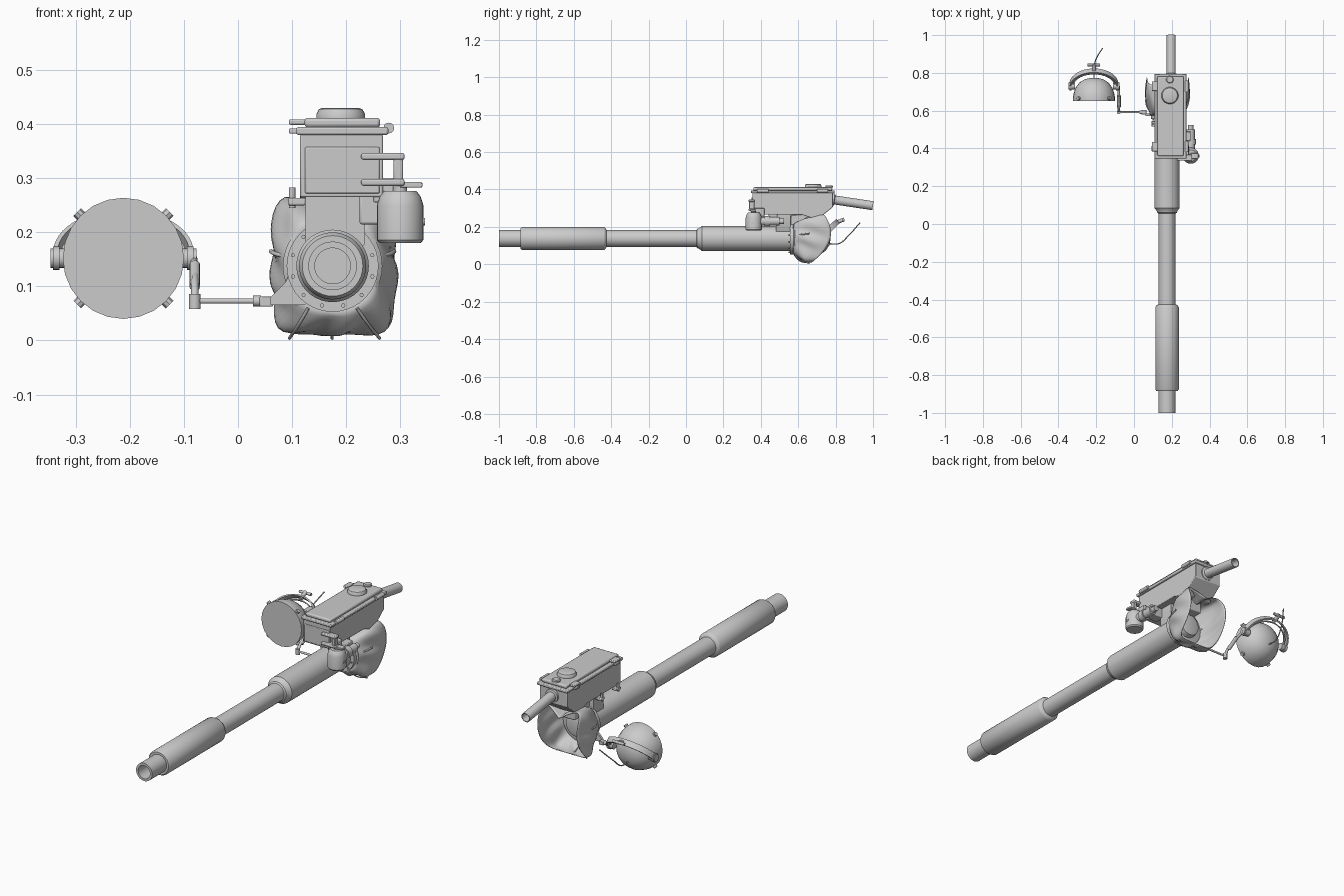
import bpy, bmesh, math
from mathutils import Vector, Matrix

GREY = bpy.data.materials.new("plain grey")
GREY.diffuse_color = (0.6, 0.6, 0.6, 1)
GX, GZ = 0.175, 0.138          # gun axis
LX, LZ = -0.212, 0.152         # searchlight axis


def finish(name, bm, angle=35, bevel=0):
    bmesh.ops.recalc_face_normals(bm, faces=bm.faces)
    me = bpy.data.meshes.new(name)
    bm.to_mesh(me)
    bm.free()
    for p in me.polygons:
        p.use_smooth = True
    me.set_sharp_from_angle(angle=math.radians(angle))
    me.materials.append(GREY)
    ob = bpy.data.objects.new(name, me)
    bpy.context.collection.objects.link(ob)
    if bevel:
        m = ob.modifiers.new("bevel", 'BEVEL')
        m.width, m.segments, m.limit_method = bevel, 2, 'ANGLE'
    return ob


def box(name, x0, x1, y0, y1, z0, z1, bevel=0):
    bm = bmesh.new()
    size = Matrix.Diagonal((x1 - x0, y1 - y0, z1 - z0, 1))
    mid = Matrix.Translation(((x0 + x1) / 2, (y0 + y1) / 2, (z0 + z1) / 2))
    bmesh.ops.create_cube(bm, size=1, matrix=mid @ size)
    return finish(name, bm, bevel=bevel)


def lathe(name, origin, axis, profile, n=32):
    """Revolve (radius, distance) pairs around an axis."""
    bm = bmesh.new()
    q = Vector(axis).to_track_quat('Z', 'Y')
    rings = []
    for r, h in profile:
        count = n if r > 0 else 1
        rings.append([bm.verts.new(Vector(origin) + q @ Vector((
            r * math.cos(math.tau * i / n), r * math.sin(math.tau * i / n), h)))
            for i in range(count)])
    for a, b in zip(rings, rings[1:]):
        for i in range(n):
            j = (i + 1) % n
            vs = [a[i % len(a)], a[j % len(a)], b[j % len(b)], b[i % len(b)]]
            bm.faces.new(list(dict.fromkeys(vs)))
    return finish(name, bm)


def rod(name, p, q, r, n=12):
    d = Vector(q) - Vector(p)
    return lathe(name, p, d, [(0, 0), (r, 0), (r, d.length), (0, d.length)], n)


def prism(name, pts, axis, lo, hi, bevel=0):
    """Extrude an outline along x (points are y,z) or y (points are x,z)."""
    bm = bmesh.new()
    ends = [[bm.verts.new((t, a, b) if axis == 'x' else (a, t, b)) for a, b in pts] for t in (lo, hi)]
    bm.faces.new(ends[0])
    bm.faces.new(ends[1])
    for i in range(len(pts)):
        j = (i + 1) % len(pts)
        bm.faces.new((ends[0][i], ends[0][j], ends[1][j], ends[1][i]))
    return finish(name, bm, bevel=bevel)


def wire(name, pts, r):
    cu = bpy.data.curves.new(name, 'CURVE')
    cu.dimensions, cu.bevel_depth, cu.bevel_resolution, cu.use_fill_caps = '3D', r, 2, True
    sp = cu.splines.new('BEZIER')
    sp.bezier_points.add(len(pts) - 1)
    for b, p in zip(sp.bezier_points, pts):
        b.co = p
        b.handle_left_type = b.handle_right_type = 'AUTO'
    sp.resolution_u = 6
    cu.materials.append(GREY)
    ob = bpy.data.objects.new(name, cu)
    bpy.context.collection.objects.link(ob)


# Barrel with hollow muzzle and two sleeves
lathe("barrel", (GX, 0, GZ), (0, 1, 0), [
    (0, -0.85), (0.033, -0.85), (0.033, -1), (0.045, -1), (0.045, -0.885), (0.056, -0.885),
    (0.062, -0.875), (0.062, -0.44), (0.056, -0.43), (0.045, -0.425), (0.045, 0.055),
    (0.052, 0.06), (0.055, 0.07), (0.067, 0.085), (0.067, 0.575), (0, 0.575)], 40)
lathe("mounting_flange", (GX, 0, GZ), (0, 1, 0), [
    (0.06, 0.555), (0.085, 0.555), (0.085, 0.575), (0.092, 0.58), (0.092, 0.6), (0.06, 0.605),
    (0.055, 0.63), (0.04, 0.635), (0, 0.635)], 40)
for i in range(12):
    a = math.tau * (i + 0.5) / 12
    x, z = GX + 0.076 * math.cos(a), GZ + 0.076 * math.sin(a)
    rod("flange_bolt", (x, 0.549, z), (x, 0.558, z), 0.004, 6)

# Canvas cover flaring from the flange to a square rim, with folds
bm = bmesh.new()
N, M = 80, 14
rows = []
for k in range(M + 1):
    v = k / M
    row = []
    for i in range(N):
        a = math.tau * i / N
        c, s = math.cos(a), math.sin(a)
        sq = 1 / (abs(c) ** 7 + abs(s) ** 7) ** (1 / 7)
        rx, rz = 0.178 + 0.111 * c * sq, 0.141 + 0.13 * s * sq
        if s > 0.5:                                    # dip between the upper corners
            rz -= 0.045 * max(0, 1 - abs(c) / 0.65)
        w = v ** 0.6
        fold = 0.006 * math.sin(math.pi * v) * math.sin(9 * a + 5 * v) + 0.004 * math.sin(7 * v + 4 * a) * v * (1 - v)
        bulge = 0.012 * math.sin(math.pi * v) + fold
        x = GX + 0.083 * c + (rx - GX - 0.083 * c) * w + bulge * c
        z = GZ + 0.083 * s + (rz - GZ - 0.083 * s) * w + bulge * s
        rim_y = 0.775 - 4 * (rz - 0.17) ** 2
        row.append(bm.verts.new((x, 0.572 + (rim_y - 0.572) * v, max(z, 0.008))))
    rows.append(row)
for a, b in zip(rows, rows[1:]):
    for i in range(N):
        j = (i + 1) % N
        bm.faces.new((a[i], a[j], b[j], b[i]))
cover = finish("canvas_cover", bm, 60)
cover.modifiers.new("cloth", 'SOLIDIFY').thickness = 0.003

# Straps tying the cover
for x0, x1 in ((0.13, 0.095), (0.175, 0.174), (0.22, 0.262)):
    wire("lower_strap", [(x0, 0.575, 0.06), ((x0 + x1) / 2, 0.6, 0.03), (x1, 0.66, 0.004)], 0.003)
for sx in (-1, 1):
    wire("side_strap", [(GX + sx * 0.082, 0.585, 0.155), (GX + sx * 0.105, 0.62, 0.16), (GX + sx * 0.114, 0.66, 0.165)], 0.004)

# Bracket holding the housing above the barrel
prism("housing_bracket", [(0.125, 0.27), (0.235, 0.27), (0.235, 0.18), (0.215, 0.15), (0.14, 0.15), (0.125, 0.18)], 'y', 0.48, 0.56)
box("bracket_rib", 0.145, 0.215, 0.56, 0.68, 0.19, 0.265, 0.005)

# Housing, lid and fittings
prism("housing", [(0.355, 0.265), (0.62, 0.265), (0.68, 0.245), (0.71, 0.245), (0.785, 0.305),
                  (0.785, 0.382), (0.355, 0.382)], 'x', 0.115, 0.268, 0.003)
box("lid_rim", 0.108, 0.278, 0.347, 0.795, 0.38, 0.395, 0.004)
box("lid_top", 0.123, 0.263, 0.36, 0.782, 0.394, 0.412, 0.006)
box("front_panel", 0.124, 0.262, 0.35, 0.357, 0.272, 0.358, 0.003)
lathe("lid_cap", (0.19, 0.68, 0.41), (0, 0, 1), [(0.045, 0), (0.045, 0.009), (0.04, 0.018), (0.034, 0.02), (0, 0.02)])
lathe("small_cap", (0.19, 0.765, 0.41), (0, 0, 1), [(0.02, 0), (0.02, 0.008), (0.016, 0.012), (0, 0.012)], 20)
for y in (0.41, 0.73):
    box("lid_latch", 0.094, 0.125, y - 0.025, y + 0.025, 0.399, 0.409, 0.003)
    box("latch_foot", 0.094, 0.112, y - 0.015, y + 0.015, 0.383, 0.392, 0.002)
    rod("lid_hinge", (0.279, y - 0.03, 0.393), (0.279, y + 0.03, 0.393), 0.01)
for y in (0.4, 0.53):
    box("housing_lug", 0.093, 0.125, y - 0.015, y + 0.015, 0.25, 0.264, 0.003)
    rod("lug_bolt", (0.1, y, 0.245), (0.1, y, 0.283), 0.006)

# Angled tube at the rear
d = Vector((0, 0.222, -0.033))
lathe("rear_tube", (0.197, 0.78, 0.346), d, [(0, 0), (0.034, 0), (0.034, 0.012), (0.024, 0.016),
                                           (0.024, 0.222), (0.02, 0.222), (0.02, 0.06), (0, 0.06)], 24)

# Drive unit hung beside the housing
lathe("drive_body", (0.3, 0.362, 0.18), (0, 0, 1), [(0, 0), (0.038, 0), (0.043, 0.006), (0.043, 0.07),
                                                 (0.038, 0.086), (0.03, 0.097), (0, 0.097)], 28)
rod("drive_shaft", (0.3, 0.38, 0.23), (0.3, 0.5, 0.23), 0.022, 20)
rod("drive_collar", (0.3, 0.42, 0.23), (0.3, 0.45, 0.23), 0.028, 20)
rod("shaft_end", (0.3, 0.5, 0.23), (0.3, 0.525, 0.23), 0.014, 16)
box("shaft_mount", 0.225, 0.3, 0.44, 0.49, 0.215, 0.27, 0.004)
box("drive_strut", 0.25, 0.29, 0.36, 0.42, 0.255, 0.3, 0.004)
for z in (0.286, 0.334):
    box("clamp_arm", 0.228, 0.308, 0.335, 0.368, z, z + 0.013, 0.004)
box("clamp_post", 0.288, 0.305, 0.338, 0.365, 0.29, 0.345, 0.003)
box("drive_tab", 0.3, 0.341, 0.345, 0.375, 0.283, 0.293, 0.002)
rod("drive_neck", (0.3, 0.36, 0.27), (0.3, 0.36, 0.29), 0.013)
rod("drive_plug", (0.335, 0.36, 0.22), (0.346, 0.36, 0.22), 0.007)

# Searchlight drum
lathe("searchlight", (LX, 0, LZ), (0, 1, 0), [(0, 0.65), (0.112, 0.65), (0.112, 0.668), (0.108, 0.69), (0.098, 0.72),
                                          (0.078, 0.748), (0.05, 0.766), (0.02, 0.773), (0, 0.774)], 24)
for i in range(4):
    a = math.radians(45 + 90 * i)
    u = Vector((math.cos(a), 0, math.sin(a)))
    c = Vector((LX, 0.665, LZ))
    rod("rim_clip", c + u * 0.1, c + u * 0.121, 0.01, 8)

# Tilted yoke: two flat arcs around the back of the drum
def yoke(name, r, rise, width, thick):
    bm = bmesh.new()
    up, across = Vector((0, 0.72, 0.69)), Vector((0, -0.69, 0.72))
    prev = None
    for i in range(25):
        t = math.pi * i / 24
        out = Vector((math.cos(t), 0, 0)) * r + up * (math.sin(t) * rise)
        ring = [bm.verts.new(Vector((LX, 0.73, LZ)) + out * (1 + a * thick / r) + across * b * width)
                for a, b in ((-.5, -.5), (.5, -.5), (.5, .5), (-.5, .5))]
        if prev:
            for k in range(4):
                bm.faces.new((prev[k], prev[(k + 1) % 4], ring[(k + 1) % 4], ring[k]))
        else:
            bm.faces.new(ring)
        prev = ring
    bm.faces.new(prev)
    finish(name, bm)

yoke("yoke", 0.126, 0.112, 0.03, 0.008)
yoke("inner_yoke", 0.114, 0.094, 0.012, 0.006)
for sx in (-1, 1):
    rod("yoke_pivot", (LX + sx * 0.1, 0.73, LZ), (LX + sx * 0.135, 0.73, LZ), 0.018, 16)
    rod("pivot_knob", (LX + sx * 0.118, 0.73, LZ), (LX + sx * 0.13, 0.73, LZ), 0.022, 16)

# Rear grip and cable
rod("grip_stem", (LX, 0.8, 0.222), (LX, 0.845, 0.24), 0.01)
rod("grip_bar", (LX - 0.033, 0.842, 0.237), (LX + 0.033, 0.842, 0.237), 0.007)
wire("cable", [(LX, 0.765, 0.11), (LX, 0.82, 0.112), (LX + 0.01, 0.87, 0.155), (LX + 0.045, 0.93, 0.222)], 0.003)

# Support arm linking the searchlight to the gun
wire("arm_upright", [(-0.082, 0.73, 0.152), (-0.08, 0.67, 0.13), (-0.08, 0.61, 0.1), (-0.08, 0.592, 0.073)], 0.007)
rod("arm_sleeve", (-0.08, 0.68, 0.14), (-0.08, 0.62, 0.1), 0.01)
rod("arm_elbow", (-0.08, 0.592, 0.058), (-0.08, 0.592, 0.086), 0.011)
rod("arm_bar", (-0.08, 0.592, 0.073), (0.05, 0.592, 0.073), 0.005)
rod("arm_collar", (0.028, 0.592, 0.073), (0.043, 0.592, 0.073), 0.01)
box("arm_socket", 0.04, 0.065, 0.58, 0.604, 0.063, 0.081, 0.002)
prism("arm_bracket", [(0.06, 0.066), (0.13, 0.066), (0.15, 0.09), (0.1, 0.135), (0.088, 0.108), (0.06, 0.08)], 'y', 0.572, 0.584)
